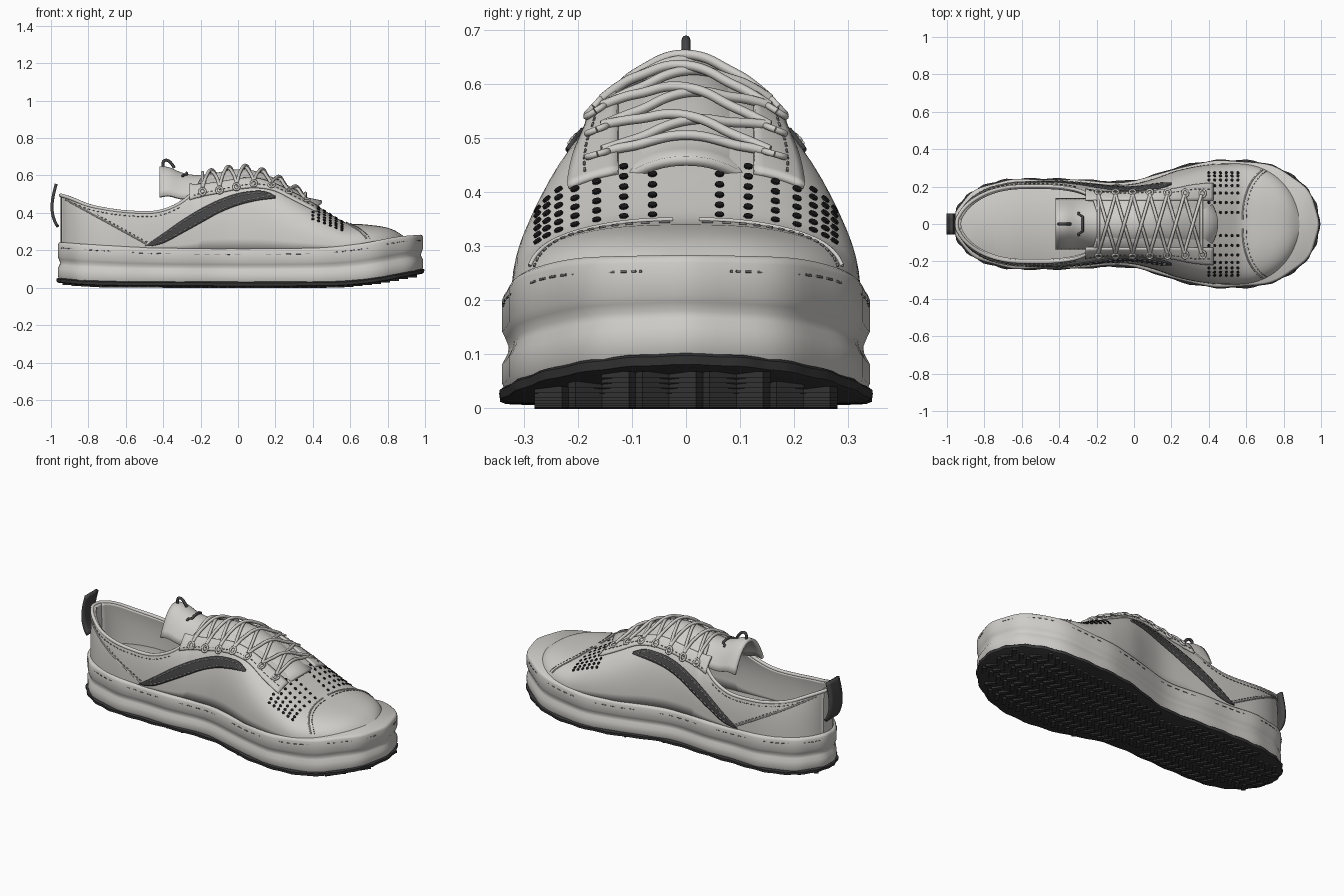
import bpy, bmesh
from math import sin, cos, asin, acos, pi
from mathutils import Vector, Matrix

if "Cube" in bpy.data.objects:
    bpy.data.objects.remove(bpy.data.objects["Cube"])


def material(name, rgb):
    m = bpy.data.materials.new(name)
    m.use_nodes = True
    m.diffuse_color = (*rgb, 1)
    b = m.node_tree.nodes["Principled BSDF"]
    b.inputs["Base Color"].default_value = (*rgb, 1)
    b.inputs["Roughness"].default_value = 0.7
    return m


WHITE = material("off_white", (0.62, 0.61, 0.58))
CHARCOAL = material("charcoal", (0.06, 0.06, 0.062))
RUBBER = material("black_rubber", (0.035, 0.035, 0.036))
HOLE = material("hole_black", (0.01, 0.01, 0.01))
THREAD = material("grey_thread", (0.2, 0.2, 0.2))


def table(*pts):
    """Smooth curve through (x, value) points."""
    n = len(pts)

    def slope(i):
        a, b = pts[max(i - 1, 0)], pts[min(i + 1, n - 1)]
        return (b[1] - a[1]) / (b[0] - a[0])

    def f(x):
        x = min(max(x, pts[0][0]), pts[-1][0])
        i = max(k for k in range(n - 1) if pts[k][0] <= x)
        (xa, ya), (xb, yb) = pts[i], pts[i + 1]
        d = xb - xa
        t = (x - xa) / d
        h = t * t * (3 - 2 * t)
        return (ya * (1 - h) + yb * h + d * slope(i) * t * (1 - t) ** 2
                - d * slope(i + 1) * t * t * (1 - t))
    return f


def spread(a, b, n):
    return [a + (b - a) * i / n for i in range(n + 1)]


def rounded(a, b, n):
    return [a + (b - a) * (1 - cos(pi * i / n)) / 2 for i in range(n + 1)]


def finish(name, bm, mat, thick=0, angle=0.7):
    me = bpy.data.meshes.new(name)
    bm.to_mesh(me)
    bm.free()
    me.materials.append(mat)
    ob = bpy.data.objects.new(name, me)
    bpy.context.collection.objects.link(ob)
    if thick:
        s = ob.modifiers.new("thickness", "SOLIDIFY")
        s.thickness, s.offset = thick, -1
    bpy.ops.object.select_all(action="DESELECT")
    ob.select_set(True)
    bpy.context.view_layer.objects.active = ob
    bpy.ops.object.shade_smooth_by_angle(angle=angle)
    return ob


def tubes(name, paths, radius, mat, kind="POLY"):
    cu = bpy.data.curves.new(name, "CURVE")
    cu.dimensions, cu.bevel_depth, cu.bevel_resolution = "3D", radius, 2
    cu.use_fill_caps = True
    for path in paths:
        sp = cu.splines.new(kind)
        sp.points.add(len(path) - 1)
        for p, q in zip(sp.points, path):
            p.co = (*q, 1)
        if kind == "NURBS":
            sp.use_endpoint_u, sp.order_u, sp.resolution_u = True, 3, 6
    cu.materials.append(mat)
    ob = bpy.data.objects.new(name, cu)
    bpy.context.collection.objects.link(ob)


def dashes(path):
    return [path[i:i + 2] for i in range(0, len(path) - 1, 2)]


# Plan outline and heights
body = table((-1, .235), (-.6, .236), (-.4, .235), (-.1, .222), (0, .228), (.1, .253),
             (.25, .303), (.4, .33), (.5, .335), (1, .335))


def half(x, x0=-.96, x1=.985, d=0):
    x0, x1 = x0 - d, x1 + d
    t = max((-.6 - x) / (-.6 - x0), (x - .55) / (x1 - .55), 0)
    return (body(x) + d) * max(1 - min(t, 1) ** 2.1, 0) ** (1 / 2.1)


sole_low = table((-.98, .05), (-.8, .035), (-.5, .03), (.5, .03), (.7, .045), (.85, .07), (1, .1))
sole_top = table((-.98, .245), (-.8, .232), (-.4, .212), (.4, .212), (.65, .235), (.85, .272), (1, .285))


# Sole layers, lofted around the outline
def sole_layer(name, levels, mat, wave, freq):
    bm, n, rings = bmesh.new(), 64, []
    for d, zf in levels:
        side = []
        for i in range(n + 1):
            e = d + wave * sin(i * freq)
            x = rounded(-.96 - e, .985 + e, n)[i]
            side.append((x, half(x, d=e), zf(x)))
        pts = side + [(x, -y, z) for x, y, z in side[-2:0:-1]]
        rings.append([bm.verts.new(p) for p in pts])
    m = 2 * n
    for a, b in zip(rings, rings[1:]):
        for i in range(m):
            bm.faces.new((a[i], a[(i + 1) % m], b[(i + 1) % m], b[i]))
    for r in (rings[0], rings[-1]):
        for i in range(n):
            bm.faces.new(list(dict.fromkeys((r[i], r[i + 1], r[m - i - 1], r[(m - i) % m]))))
    bmesh.ops.recalc_face_normals(bm, faces=bm.faces)
    finish(name, bm, mat)


def between(f):
    return lambda x: sole_low(x) + f * (sole_top(x) - sole_low(x))


sole_layer("midsole", [(d, between(f)) for d, f in (
    (-.004, 0), (.002, .08), (.002, .28), (-.008, .38), (-.01, .45), (-.004, .53),
    (.002, .6), (.002, .92), (-.002, .97), (-.01, 1))], WHITE, .004, .8)
sole_layer("outsole", [(d, lambda x, k=k: sole_low(x) + k) for d, k in (
    (-.004, -.022), (.006, -.018), (.008, -.002), (0, .004))], RUBBER, .004, 1.7)

# Herringbone tread
bm = bmesh.new()
for i, x in enumerate(spread(-.91, .93, 38)):
    for j in range(-5, 6):
        y = j * .062
        if abs(y) < half(x) - .04:
            turn = Matrix.Rotation(.6 if j % 2 else -.6, 4, "Z")
            bmesh.ops.create_cube(bm, size=1, matrix=Matrix.Translation((x, y, sole_low(x) - .024))
                                  @ turn @ Matrix.Diagonal((.024, .062, .012, 1)))
finish("tread", bm, RUBBER)

# Upper surface: superellipse sections along the length
POW, BASE = 2.7, .2
crown = table((-.95, .62), (-.5, .6), (-.3, .585), (-.2, .585), (0, .615), (.1, .605), (.2, .565),
              (.3, .51), (.4, .452), (.5, .39), (.58, .347), (.68, .338), (.78, .325),
              (.84, .305), (.9, .265))
collar = table((-.95, .495), (-.9, .48), (-.8, .44), (-.7, .418), (-.6, .405), (-.45, .402),
               (-.35, .43), (-.27, .48), (-.2, .56), (-.15, .7), (1, .7))


def width(x):
    return half(x, -.948, .9, 0) - .012 * (-.94 < x < .89)


def skin(x, th, s):
    th = min(max(th, 0), pi / 2)
    y = width(x) * max(cos(th), 0) ** (2 / POW)
    return Vector((x, s * y, BASE + (crown(x) - BASE) * sin(th) ** (2 / POW)))


def at_z(x, z):
    return asin(min(max((z - BASE) / (crown(x) - BASE), 0), 1) ** (POW / 2))


def at_y(x, y):
    return acos(min(y / max(width(x), .001), 1) ** (POW / 2))


def on(x, th, s, off=0):
    if not off:
        return skin(x, th, s)
    th, e = min(max(th, .02), 1.54), .01
    n = (skin(x + e, th, s) - skin(x - e, th, s)).cross(skin(x, th + e, s) - skin(x, th - e, s))
    return skin(x, th, s) - s * off * n.normalized()


def panel(name, xs, lo, hi, rows, off, mat, thick):
    bm = bmesh.new()
    for s in (-1, 1):
        g = [[bm.verts.new(on(x, lo(x) + (hi(x) - lo(x)) * v, s, off)) for v in spread(0, 1, rows)]
             for x in xs]
        for a, b in zip(g, g[1:]):
            for j in range(rows):
                q = (a[j], b[j], b[j + 1], a[j + 1])
                bm.faces.new(q if s < 0 else q[::-1])
    bmesh.ops.remove_doubles(bm, verts=bm.verts, dist=.0005)
    return finish(name, bm, mat, thick, 0.9)


panel("upper", rounded(-.948, .9, 90), lambda x: 0, lambda x: at_z(x, collar(x)), 20, 0, WHITE, .024)

# Padded collar edge
rim = [skin(x, at_z(x, collar(x)), 1) for x in reversed(rounded(-.948, -.15, 40))]
rim += [Vector((p.x, -p.y, p.z)) for p in reversed(rim[:-1])]
tubes("collar_rim", [[p - Vector((0, .04 * p.y, 0)) for p in rim]], .01, WHITE)

# Lace stays
stay_low = table((-.28, .462), (-.2, .485), (-.1, .505), (0, .525), (.1, .533), (.2, .515),
                 (.3, .465), (.42, .405))
panel("lace_stay", spread(-.26, .42, 40), lambda x: at_z(x, stay_low(x)),
      lambda x: max(at_y(x, .125), at_z(x, stay_low(x))), 6, .01, WHITE, .014)

# Curved side stripe
stripe_top = table((-.5, .222), (-.4, .29), (-.3, .36), (-.2, .42), (-.1, .468), (0, .502),
                   (.1, .515), (.15, .51), (.2, .488))
stripe_low = table((-.5, .215), (-.4, .238), (-.3, .29), (-.2, .345), (-.1, .4), (0, .44),
                   (.1, .465), (.2, .478))
panel("side_stripe", spread(-.5, .2, 40), lambda x: at_z(x, stripe_low(x)),
      lambda x: at_z(x, stripe_top(x)), 5, .007, CHARCOAL, .009)

# Seams and stitching on both sides
light, grey, ridges = [], [], []
for s in (-1, 1):
    for f, k in ((stripe_top, -.012), (stripe_low, .012)):
        light += dashes([on(x, at_z(x, f(x) + k), s, .008) for x in spread(-.42, .17, 45)])
    grey += dashes([on(x, at_z(x, stay_low(x) + .014), s, .011) for x in spread(-.24, .4, 55)])
    grey += dashes([Vector((x, s * (half(x) + .002), sole_top(x) - .03))
                    for x in rounded(-.95, .975, 110)])
    counter = [on(x, at_z(x, .47 - (x + .92) * .55), s, .002) for x in spread(-.92, -.49, 40)]
    ridges.append(counter)
    grey += dashes([p + Vector((.015, 0, .004)) for p in counter])
    grey += dashes([on(x, at_z(x, collar(x) - .02), s, .002) for x in spread(-.9, -.3, 50)])
    cap = [(.58 + .12 * cos(t) ** 2, t) for t in spread(.35, pi / 2, 30)]
    ridges.append([on(x, t, s, .002) for x, t in cap])
    grey += dashes([on(x + .02, t, s, .002) for x, t in cap])
tubes("stripe_stitches", light, .003, WHITE)
tubes("grey_stitches", grey, .0022, THREAD)
tubes("panel_seams", ridges, .004, WHITE)

# Vent holes on the forefoot
bm = bmesh.new()
for s in (-1, 1):
    for x in spread(.4, .555, 5):
        for y in (.062, .115, .165, .205, .235, .257, .274):
            t = at_y(x, y)
            a, b = on(x, t, s, .001), on(x, t, s, .01)
            turn = (b - a).to_track_quat("Z", "Y").to_matrix().to_4x4()
            bmesh.ops.create_cone(bm, cap_ends=True, segments=8, radius1=.0085, radius2=.0085,
                                  depth=.006, matrix=Matrix.Translation(a) @ turn)
finish("vent_holes", bm, HOLE)

# Tongue with an arched flap
ridge = table((-.42, .648), (-.37, .645), (-.3, .615), (-.2, .602), (0, .633), (.1, .622), (.2, .583),
              (.3, .528), (.4, .466), (.46, .425))
drop = table((-.42, .16), (-.3, .135), (-.2, .11), (0, .1), (.2, .08), (.46, .05))


def tongue_z(x, y):
    return ridge(x) - drop(x) * (abs(y) / .14) ** 2.2


bm = bmesh.new()
rows = []
for x in spread(-.42, .4, 36):
    rows.append([bm.verts.new((x + (.05 * cos(v * pi / 2) if x > .39 else 0), y, tongue_z(x, y)))
                 for v in spread(-1, 1, 18) for y in (.14 * v,)])
for a, b in zip(rows, rows[1:]):
    for j in range(18):
        bm.faces.new((a[j], b[j], b[j + 1], a[j + 1]))
finish("tongue", bm, WHITE, .018)
tubes("tongue_loop", [[(-.4, 0, .645), (-.405, 0, .675), (-.38, 0, .685), (-.355, 0, .665),
                       (-.34, 0, .64)]], .008, CHARCOAL, "NURBS")
tubes("tongue_slot", [[(-.275 - .02 * (abs(y) > .05), y, tongue_z(-.28, y) + .004)
                       for y in spread(-.062, .062, 12)]], .007, CHARCOAL)

# Criss-cross laces and eyelets
holes = spread(-.19, .36, 6)
laces, eyelets = [], []
for s in (-1, 1):
    for a, b in zip(holes, holes[1:]):
        path = []
        for v in spread(-1, 1, 8):
            x, y = a + (b - a) * (v + 1) / 2, .155 * v * s
            z = max(tongue_z(x, y), skin(x, at_y(x, abs(y)), 1).z)
            path.append((x, y, z + .018 + .005 * s * (1 - v * v)))
        laces.append(path)
    for x in holes:
        t = at_y(x, .16)
        c, u, w = on(x, t, s, .014), Vector((.016, 0, 0)), on(x, t + .06, s, .014)
        w = (w - c).normalized() * .02
        eyelets.append([c + u * cos(k) + w * sin(k) for k in spread(0, 2 * pi, 14)])
for x in (holes[0], holes[-1]):
    laces.append([(x, y, max(tongue_z(x, y), skin(x, at_y(x, abs(y)), 1).z) + .014)
                  for y in spread(-.155, .155, 10)])
tubes("laces", laces, .009, WHITE, "NURBS")
tubes("eyelets", eyelets, .006, WHITE)

# Heel pull tab
bm = bmesh.new()
rows = [[bm.verts.new((-.962 - .028 * sin(pi * v ** .8) - .01 * v, y, .325 + .23 * v))
         for y in spread(-.055, .055, 4)] for v in spread(0, 1, 14)]
for a, b in zip(rows, rows[1:]):
    for j in range(4):
        bm.faces.new((a[j], b[j], b[j + 1], a[j + 1]))
bmesh.ops.recalc_face_normals(bm, faces=bm.faces)
tab = finish("heel_pull_tab", bm, CHARCOAL, .016)
tab.modifiers["thickness"].offset = 0
